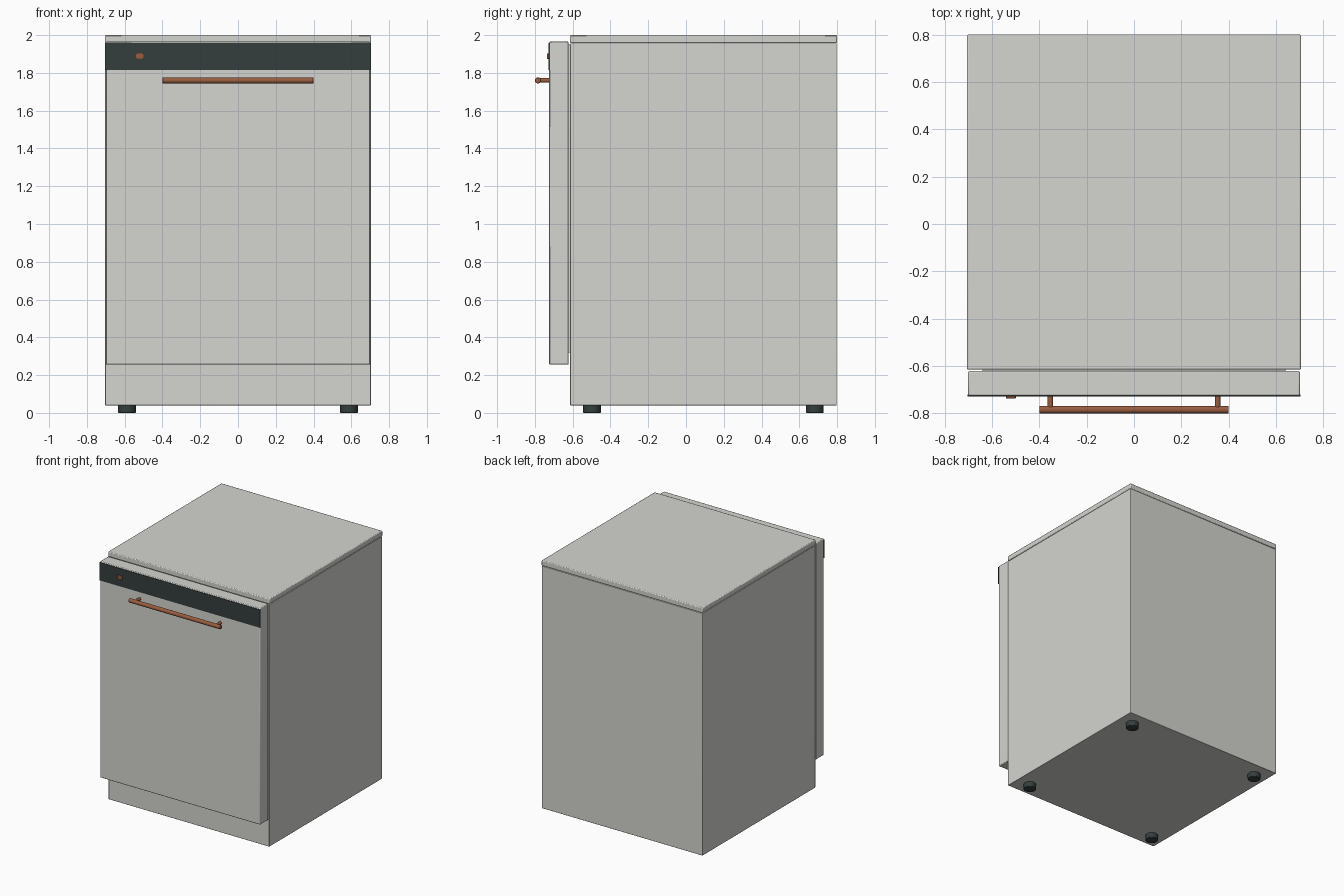
import bpy, math

if "Cube" in bpy.data.objects:
    bpy.data.objects.remove(bpy.data.objects["Cube"])


def material(name, rgb):
    m = bpy.data.materials.new(name)
    m.diffuse_color = (*rgb, 1)
    m.use_nodes = True
    m.node_tree.nodes["Principled BSDF"].inputs["Base Color"].default_value = m.diffuse_color
    return m


STEEL = material("light steel", (0.66, 0.66, 0.63))
DARK = material("dark panel", (0.035, 0.048, 0.048))
COPPER = material("copper", (0.32, 0.11, 0.05))


def finish(obj, name, mat, bevel=0.0, segments=2):
    obj.name = name
    obj.data.materials.append(mat)
    if bevel:
        mod = obj.modifiers.new("soft edges", 'BEVEL')
        mod.width = bevel
        mod.segments = segments
        mod.limit_method = 'ANGLE'
    bpy.ops.object.shade_smooth_by_angle(angle=math.radians(35))
    return obj


def box(name, x, y, z, mat, bevel=0.0):
    """Box from (min, max) ranges on each axis."""
    bpy.ops.mesh.primitive_cube_add(size=1, location=[sum(r) / 2 for r in (x, y, z)])
    obj = bpy.context.object
    obj.scale = [r[1] - r[0] for r in (x, y, z)]
    bpy.ops.object.transform_apply(location=False, rotation=False, scale=True)
    return finish(obj, name, mat, bevel)


def rod(name, loc, radius, length, mat, rot=(0, 0, 0), bevel=0.0, sides=32):
    bpy.ops.mesh.primitive_cylinder_add(vertices=sides, radius=radius, depth=length,
                                        location=loc, rotation=rot)
    return finish(bpy.context.object, name, mat, bevel)


# Cabinet and worktop
box("cabinet", (-0.703, 0.703), (-0.613, 0.798), (0.04, 1.956), STEEL, 0.003)
box("worktop", (-0.705, 0.705), (-0.615, 0.80), (1.958, 2.0), STEEL, 0.006)

# Door with a recessed seal behind it
box("door_seal", (-0.64, 0.64), (-0.625, -0.61), (0.32, 1.95), STEEL)
box("door", (-0.70, 0.70), (-0.724, -0.621), (0.255, 1.965), STEEL, 0.005)

# Control strip and power button
box("control_panel", (-0.703, 0.703), (-0.728, -0.72), (1.815, 1.957), DARK)
box("power_button", (-0.541, -0.499), (-0.737, -0.725), (1.873, 1.903), COPPER, 0.003)

# Handle bar on two posts
rod("handle_bar", (0, -0.784, 1.76), 0.016, 0.80, COPPER, (0, math.pi / 2, 0), 0.003)
for side in (-1, 1):
    rod("handle_post", (side * 0.353, -0.752, 1.76), 0.012, 0.064, COPPER,
        (math.pi / 2, 0, 0))

# Feet
for x in (-0.588, 0.588):
    for y in (-0.498, 0.682):
        rod("foot", (x, y, 0.022), 0.047, 0.044, DARK, bevel=0.004)
